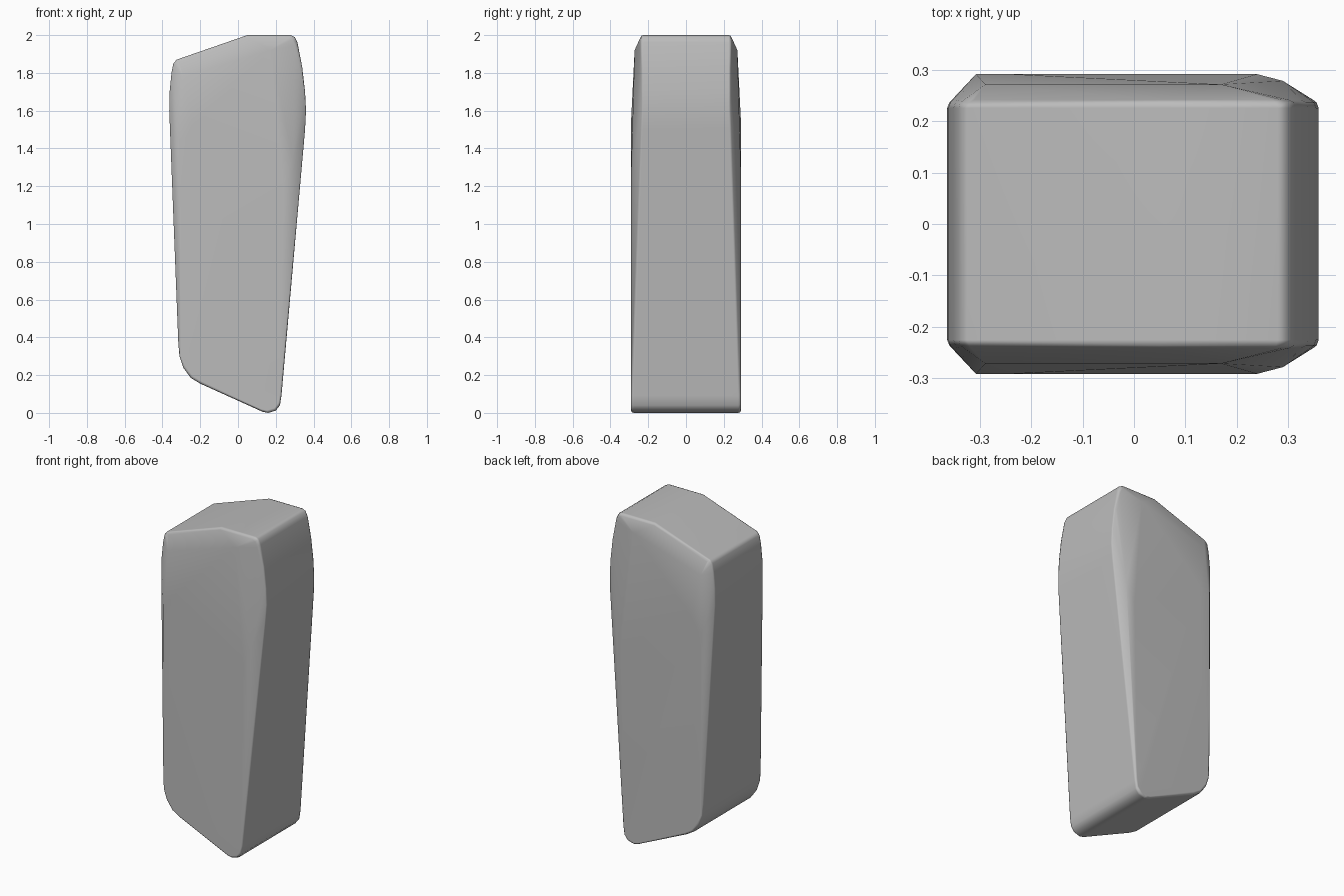
import bpy, bmesh, math

if "Cube" in bpy.data.objects:
    bpy.data.objects.remove(bpy.data.objects["Cube"])

# Side outline (x, z) of the tapered block, clockwise from the top
outline = [(0.05, 2.0), (0.28, 2.0), (0.30, 1.99), (0.315, 1.96), (0.34, 1.83),
           (0.355, 1.70), (0.36, 1.60), (0.355, 1.50), (0.23, 0.09), (0.222, 0.04),
           (0.20, 0.012), (0.16, 0.0), (0.13, 0.006), (-0.20, 0.155), (-0.25, 0.185),
           (-0.29, 0.24), (-0.31, 0.30), (-0.316, 0.37), (-0.364, 1.60),
           (-0.362, 1.70), (-0.352, 1.80), (-0.342, 1.85), (-0.325, 1.87)]
# Raised points of the faceted front and back faces (x, half depth, z)
facets = [(-0.308, 0.292, 1.42), (-0.24, 0.292, 1.52), (0.24, 0.292, 1.22),
          (0.29, 0.279, 1.35), (0.17, 0.272, 1.92), (-0.29, 0.272, 1.78),
          (-0.30, 0.292, 0.36), (0.215, 0.292, 0.08)]


def half_depth(z):
    # The rim is full depth at the base and narrows toward the top
    t = min(max((z - 0.3) / 1.3, 0), 1)
    return 0.292 - 0.05 * t


bm = bmesh.new()
for side in (-1, 1):
    for x, z in outline:
        y = half_depth(z)
        # Three rings round the rim
        for inset, drop in ((0, 0.016), (0.004, 0.005), (0.014, 0)):
            bm.verts.new((x * (1 - inset * 3), side * (y - drop), 1 + (z - 1) * (1 - inset)))
    for x, y, z in facets:
        bm.verts.new((x, side * y, z))
hull = bmesh.ops.convex_hull(bm, input=bm.verts[:])
bmesh.ops.delete(bm, geom=[v for v in bm.verts if not v.link_faces], context='VERTS')
bmesh.ops.dissolve_limit(bm, angle_limit=math.radians(0.8), verts=bm.verts[:], edges=bm.edges[:])
bmesh.ops.recalc_face_normals(bm, faces=bm.faces[:])

mesh = bpy.data.meshes.new("stone_block")
bm.to_mesh(mesh)
bm.free()
block = bpy.data.objects.new("stone_block", mesh)
bpy.context.collection.objects.link(block)

grey = bpy.data.materials.new("stone grey")
grey.diffuse_color = (0.5, 0.5, 0.5, 1)
grey.use_nodes = True
grey.node_tree.nodes["Principled BSDF"].inputs["Base Color"].default_value = grey.diffuse_color
mesh.materials.append(grey)

# Smooth rounded edges with flat broad faces
bpy.context.view_layer.objects.active = block
block.select_set(True)
bpy.ops.object.shade_smooth_by_angle(angle=math.radians(50))
weighted = block.modifiers.new("weighted normals", 'WEIGHTED_NORMAL')
weighted.keep_sharp = True
